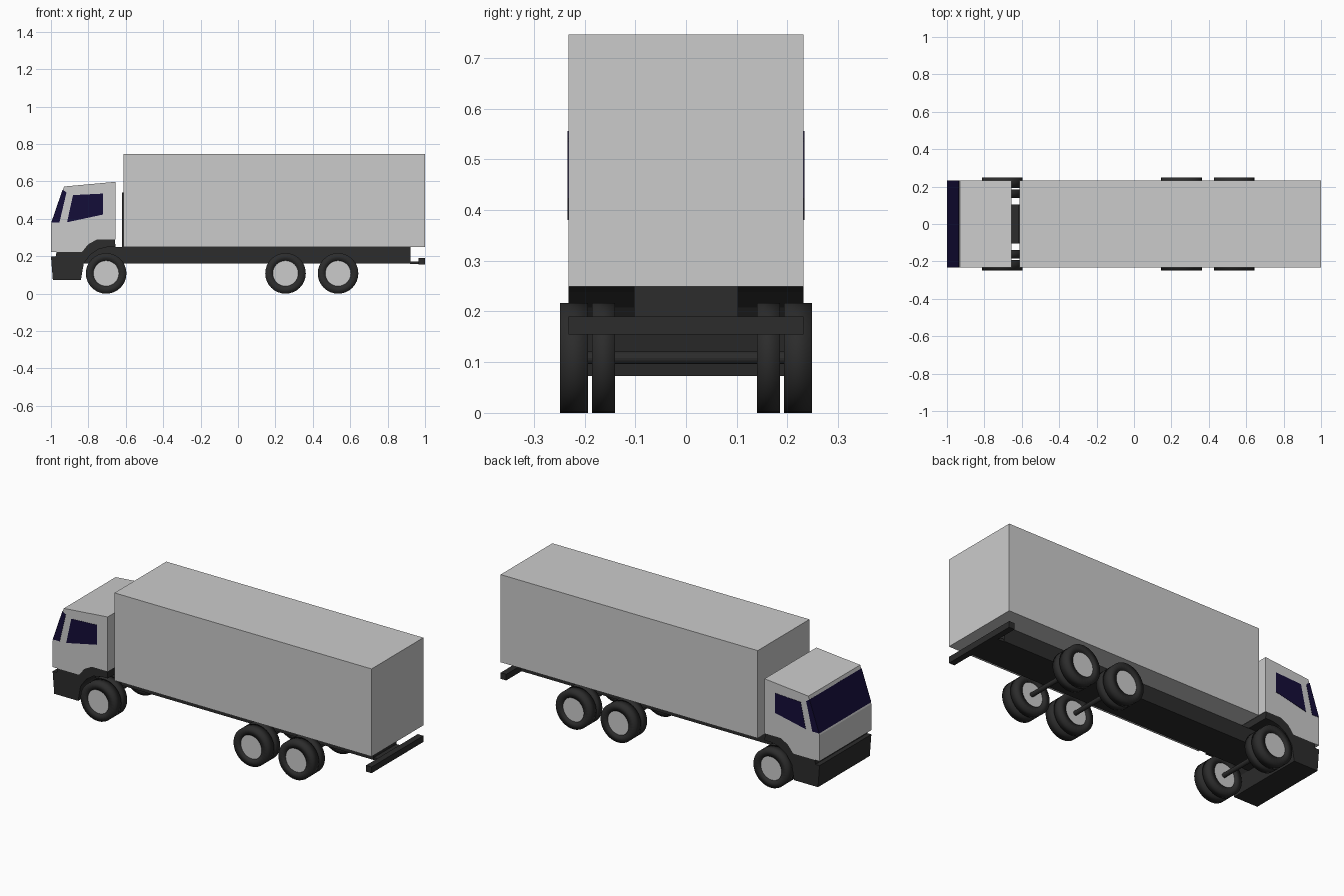
import bpy, bmesh, math

if "Cube" in bpy.data.objects:
    bpy.data.objects.remove(bpy.data.objects["Cube"])


def material(name, rgb):
    m = bpy.data.materials.new(name)
    m.diffuse_color = (*rgb, 1)
    m.use_nodes = True
    m.node_tree.nodes["Principled BSDF"].inputs["Base Color"].default_value = m.diffuse_color
    return m


DARK = material("dark_plastic", (0.025, 0.025, 0.025))
GLASS = material("navy_glass", (0.007, 0.004, 0.04))
W = 0.232  # half width of the body


def finish(name, bm, mat=None):
    bmesh.ops.recalc_face_normals(bm, faces=bm.faces)
    me = bpy.data.meshes.new(name)
    bm.to_mesh(me)
    bm.free()
    ob = bpy.data.objects.new(name, me)
    bpy.context.collection.objects.link(ob)
    if mat:
        me.materials.append(mat)
    return ob


def prism(name, profile, y0, y1, mat=None):
    """Extrude an (x, z) profile from y0 to y1."""
    bm = bmesh.new()
    face = bm.faces.new([bm.verts.new((x, y0, z)) for x, z in profile])
    ext = bmesh.ops.extrude_face_region(bm, geom=[face])["geom"]
    for v in ext:
        if isinstance(v, bmesh.types.BMVert):
            v.co.y = y1
    return finish(name, bm, mat)


def box(name, x0, x1, y0, y1, z0, z1, mat=None):
    return prism(name, [(x0, z0), (x1, z0), (x1, z1), (x0, z1)], y0, y1, mat)


def lathe(name, profile, x, z, mat=None, n=32):
    """Spin a closed (radius, y) profile around an axle line at x, z."""
    bm = bmesh.new()
    rings = []
    for i in range(n):
        a = 2 * math.pi * i / n
        rings.append([bm.verts.new((x + r * math.cos(a), y, z + r * math.sin(a)))
                      for r, y in profile])
    k = len(profile)
    for i in range(n):
        p, q = rings[i], rings[(i + 1) % n]
        for j in range(k):
            f = bm.faces.new((p[j], p[(j + 1) % k], q[(j + 1) % k], q[j]))
            f.smooth = True
    for e in bm.edges:
        if e.calc_face_angle(0) > math.radians(30):
            e.smooth = False
    return finish(name, bm, mat)


def rod(name, x, z, r, y0, y1, mat=None, n=32):
    ring = [(x + r * math.cos(2 * math.pi * i / n),
             z + r * math.sin(2 * math.pi * i / n)) for i in range(n)]
    return prism(name, ring, y0, y1, mat)


# Cargo box and chassis
box("cargo_box", -0.612, 1.0, -W, W, 0.249, 0.746)
box("chassis", -0.96, 0.923, -0.103, 0.103, 0.16, 0.249, DARK)
box("box_front_plate", -0.619, -0.612, -0.1, 0.1, 0.249, 0.54, DARK)

# Rear underrun bar with its bracket
box("rear_bar", 0.965, 1.0, -W, W, 0.155, 0.19, DARK)
box("rear_bar_bracket", 0.92, 0.966, -0.1, 0.1, 0.158, 0.173, DARK)

# Cab shell with wheel arch cut into the lower rear
prism("cab", [(-1, 0.222), (-1, 0.37), (-0.93, 0.573), (-0.655, 0.598),
              (-0.655, 0.289), (-0.755, 0.289), (-0.80, 0.265), (-0.835, 0.222)], -W, W)

# Bumper below the cab
prism("bumper", [(-0.99, 0.073), (-1, 0.198), (-0.975, 0.198), (-0.97, 0.222),
                 (-0.835, 0.222), (-0.825, 0.16), (-0.84, 0.073)], -W, W, DARK)

# Mudguard following the front wheel
prism("front_mudguard", [(-0.835, 0.222), (-0.80, 0.265), (-0.755, 0.289),
                         (-0.658, 0.289), (-0.655, 0.249), (-0.70, 0.249),
                         (-0.745, 0.238), (-0.79, 0.208), (-0.825, 0.16)], -W, W, DARK)

# Wraparound windscreen, a thin skin over the sloping front
prism("windscreen", [(-0.9985, 0.38), (-0.938, 0.556), (-0.917, 0.541), (-0.955, 0.38)],
      -W - 0.0015, W + 0.0015, GLASS)

# Door windows
for side, label in ((-1, "front"), (1, "back")):
    prism("door_window_" + label, [(-0.914, 0.382), (-0.882, 0.527), (-0.722, 0.535),
                                   (-0.722, 0.423)],
          side * (W - 0.005), side * (W + 0.0015), GLASS)

# Three axles, each with a pair of wheels on both sides
R, HUB = 0.1085, 0.068
for i, x in enumerate((-0.705, 0.254, 0.535)):
    rod(f"axle_{i}", x, R, 0.0125, -0.22, 0.22, DARK, 16)
    for s in (-1, 1):
        for part, a, b in (("inner", 0.14, 0.185), ("outer", 0.193, 0.248)):
            tag = f"{part}_{i}_{'left' if s < 0 else 'right'}"
            lathe("tyre_" + tag, [(HUB, s * a), (R, s * a), (R, s * b), (HUB, s * b)],
                  x, R, DARK)
            rod("hub_" + tag, x, R, HUB, s * (a + 0.008), s * (b - 0.008))
